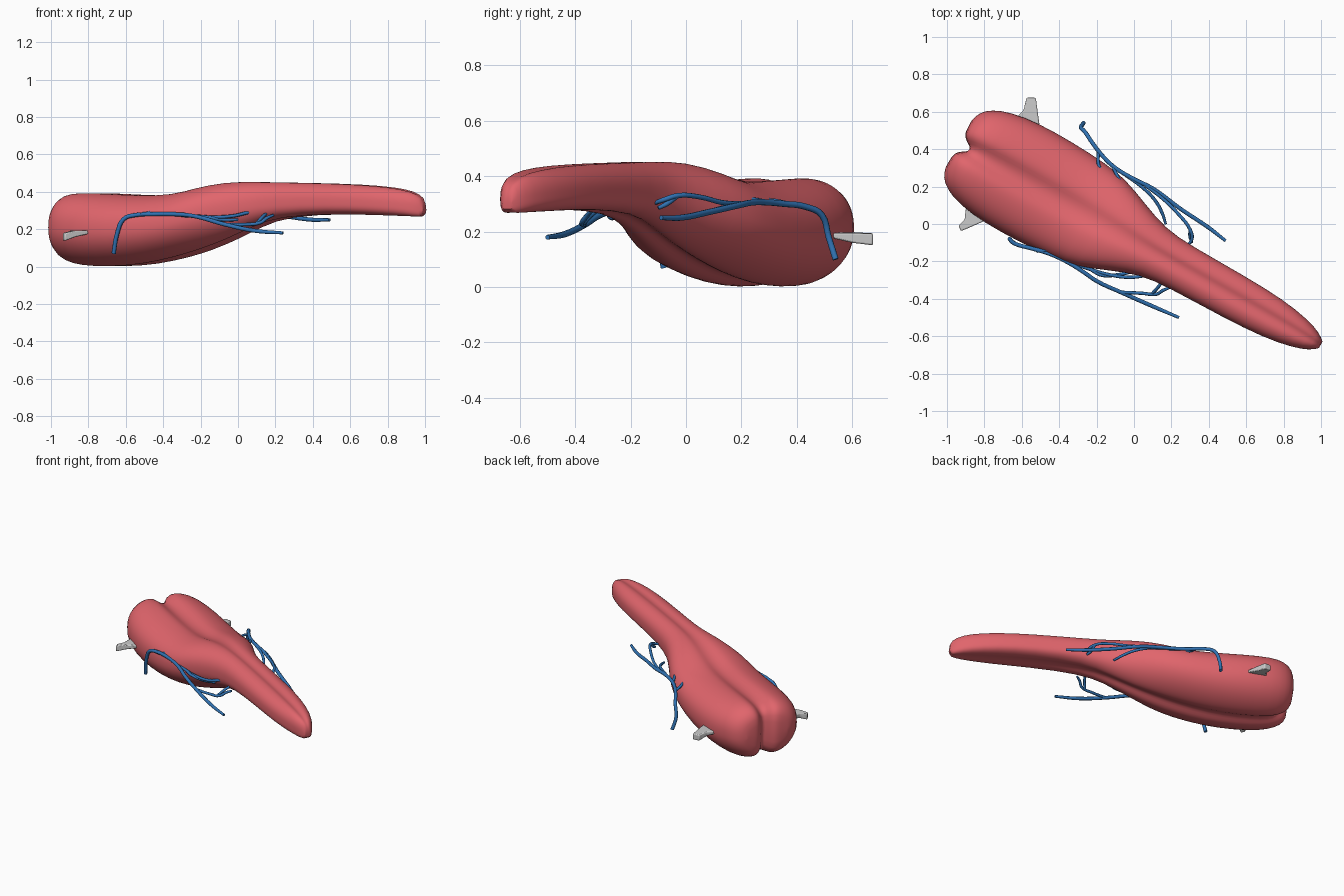
import bpy, bmesh, math
from mathutils import Vector


def material(name, col):
    m = bpy.data.materials.new(name)
    m.diffuse_color = (*col, 1)
    return m


red = material("flesh", (0.75, 0.13, 0.15))
blue = material("vessel_blue", (0.03, 0.17, 0.45))


def finish(name, bm, mat=None, angle=40):
    bmesh.ops.recalc_face_normals(bm, faces=bm.faces)
    me = bpy.data.meshes.new(name)
    bm.to_mesh(me)
    bm.free()
    ob = bpy.data.objects.new(name, me)
    bpy.context.collection.objects.link(ob)
    if mat:
        me.materials.append(mat)
    bpy.ops.object.select_all(action='DESELECT')
    ob.select_set(True)
    bpy.context.view_layer.objects.active = ob
    bpy.ops.object.shade_smooth_by_angle(angle=math.radians(angle))
    return ob


# tongue body: (along, half width, top, bottom, top groove, bottom groove, end notch)
C, S, OFF = 0.874, 0.486, -0.08
sections = [
    (-1.028, .14, .30, .10, .02, .02, .08),
    (-1.013, .20, .355, .05, .05, .03, .08),
    (-0.96, .245, .395, .014, .07, .04, .05),
    (-0.87, .282, .406, -.008, .07, .045, .02),
    (-0.70, .304, .399, -.014, .06, .045, 0),
    (-0.50, .302, .388, -.002, .05, .045, 0),
    (-0.30, .290, .390, .038, .04, .045, 0),
    (-0.16, .270, .428, .076, .03, .045, 0),
    (0.00, .203, .459, .13, .025, .04, 0),
    (0.16, .140, .461, .205, .025, .03, 0),
    (0.32, .127, .457, .264, .02, .02, 0),
    (0.66, .125, .451, .279, .02, .012, 0),
    (0.90, .114, .440, .273, .02, .01, 0),
    (1.06, .085, .422, .268, .015, .008, 0),
    (1.15, .053, .395, .264, .01, .005, 0),
    (1.188, .018, .355, .264, .003, .003, 0)]
N = 60
bm = bmesh.new()
rings = []
for s, hw, top, bot, gt, gb, notch in sections:
    ring = []
    blade = min(max((s - .05) / .3, 0), 1)
    mid = bot + (top - bot) * (0.51 - .09 * blade)
    for i in range(N):
        a = 2 * math.pi * (i + .5) / N
        c, d = math.cos(a), math.sin(a)
        e = 2 / 2.4 if d > 0 else 2 / (2.05 + 1.1 * blade)
        w = hw * math.copysign(abs(c) ** e, c)
        h = (top - mid) if d > 0 else (mid - bot)
        z = mid + h * math.copysign(abs(d) ** e, d)
        crease = math.exp(-abs(w / (0.018 + 0.1 * hw)) ** 1.5)
        z += (-gt if d > 0 else gb) * crease
        ss = s + notch * crease
        t = OFF + w
        ring.append(bm.verts.new((C * ss + S * t, -S * ss + C * t, z)))
    rings.append(ring)
for r, q in zip(rings, rings[1:]):
    for i in range(N):
        j = (i + 1) % N
        bm.faces.new((r[i], r[j], q[j], q[i]))
# end caps are bridged left to right so that the notch stays open
for r in (rings[0], rings[-1]):
    for i in range(N // 2):
        if i < N // 2 - 1:
            bm.faces.new((r[i], r[i + 1], r[N - 2 - i], r[N - 1 - i]))
tongue = finish("tongue", bm, red, 60)
sub = tongue.modifiers.new("smooth", 'SUBSURF')
sub.levels = sub.render_levels = 1


# vessels: tapered tubes on curves
def vessel(name, pts, r=0.011):
    cu = bpy.data.curves.new(name, 'CURVE')
    cu.dimensions = '3D'
    cu.bevel_depth = r
    cu.bevel_resolution = 2
    cu.resolution_u = 4
    cu.use_fill_caps = True
    sp = cu.splines.new('BEZIER')
    sp.bezier_points.add(len(pts) - 1)
    for b, p in zip(sp.bezier_points, pts):
        b.co = p
        b.handle_left_type = b.handle_right_type = 'AUTO'
    sp.bezier_points[-1].radius = 0.75
    ob = bpy.data.objects.new(name, cu)
    bpy.context.collection.objects.link(ob)
    cu.materials.append(blue)


front = [
    [(-.665, -.08, .07), (-.645, -.1, .18), (-.61, -.115, .255), (-.55, -.13, .275),
     (-.45, -.16, .28), (-.35, -.207, .28), (-.27, -.257, .275), (-.2, -.305, .262),
     (-.07, -.365, .225), (.1, -.44, .19), (.24, -.5, .18)],
    [(-.37, -.197, .28), (-.25, -.237, .27), (-.15, -.267, .265), (-.03, -.285, .27),
     (.06, -.275, .29), (.13, -.255, .3)],
    [(-.07, -.365, .225), (.04, -.37, .225), (.12, -.375, .235), (.155, -.355, .26), (.19, -.34, .275)],
    [(.1, -.37, .23), (.135, -.33, .27), (.16, -.29, .29)],
    [(-.23, -.245, .27), (-.17, -.275, .265), (-.08, -.27, .25), (0, -.255, .25)],
    [(-.52, -.145, .278), (-.46, -.135, .29), (-.43, -.112, .3)],
    [(-.39, -.187, .28), (-.34, -.19, .295), (-.3, -.195, .3)]]
back = [
    [(-.27, .54, .1), (-.283, .515, .18), (-.26, .49, .26), (-.22, .43, .29), (-.16, .355, .3),
     (-.1, .3, .305), (0, .24, .305), (.1, .19, .295), (.25, .08, .27), (.4, -.02, .25), (.49, -.09, .25)],
    [(-.05, .265, .305), (.04, .2, .3), (.11, .13, .285), (.15, .06, .265), (.17, 0, .25)],
    [(.05, .215, .3), (.16, .13, .305), (.24, .05, .325), (.3, -.03, .33), (.31, -.08, .315), (.28, -.12, .3)],
    [(.3, -.03, .33), (.3, -.07, .3), (.31, -.1, .285)],
    [(-.11, .3, .305), (-.08, .24, .315), (-.05, .19, .32)],
    [(-.19, .39, .295), (-.19, .32, .31), (-.17, .275, .315)]]
for side, group in (("front", front), ("back", back)):
    for k, pts in enumerate(group):
        vessel(f"{side}_vessel_{k}", pts, 0.0115 if k == 0 else 0.009)


# grey bone horns at the root: outline with an own height and thickness per point
def horn(name, outline):
    bm = bmesh.new()
    up = [bm.verts.new((x, y, z + h)) for x, y, z, h in outline]
    lo = [bm.verts.new((x, y, z - h)) for x, y, z, h in outline]
    bm.faces.new(up)
    bm.faces.new(lo[::-1])
    n = len(up)
    for i in range(n):
        j = (i + 1) % n
        bm.faces.new((up[i], lo[i], lo[j], up[j]))
    bmesh.ops.triangulate(bm, faces=[f for f in bm.faces if len(f.verts) > 4])
    ob = finish(name, bm)
    bev = ob.modifiers.new("round", 'BEVEL')
    bev.width = 0.006
    bev.segments = 2


horn("back_bone_horn", [(-.575, .675, .173, .021), (-.525, .675, .171, .021), (-.515, .6, .177, .018),
                        (-.505, .53, .185, .01), (-.63, .57, .187, .01), (-.59, .61, .182, .016)])
horn("front_bone_horn", [(-.938, -.01, .158, .021), (-.925, -.038, .158, .021), (-.87, -.015, .175, .018),
                         (-.77, .03, .187, .007), (-.86, .11, .185, .01), (-.9, .08, .18, .012),
                         (-.905, .025, .17, .018)])
